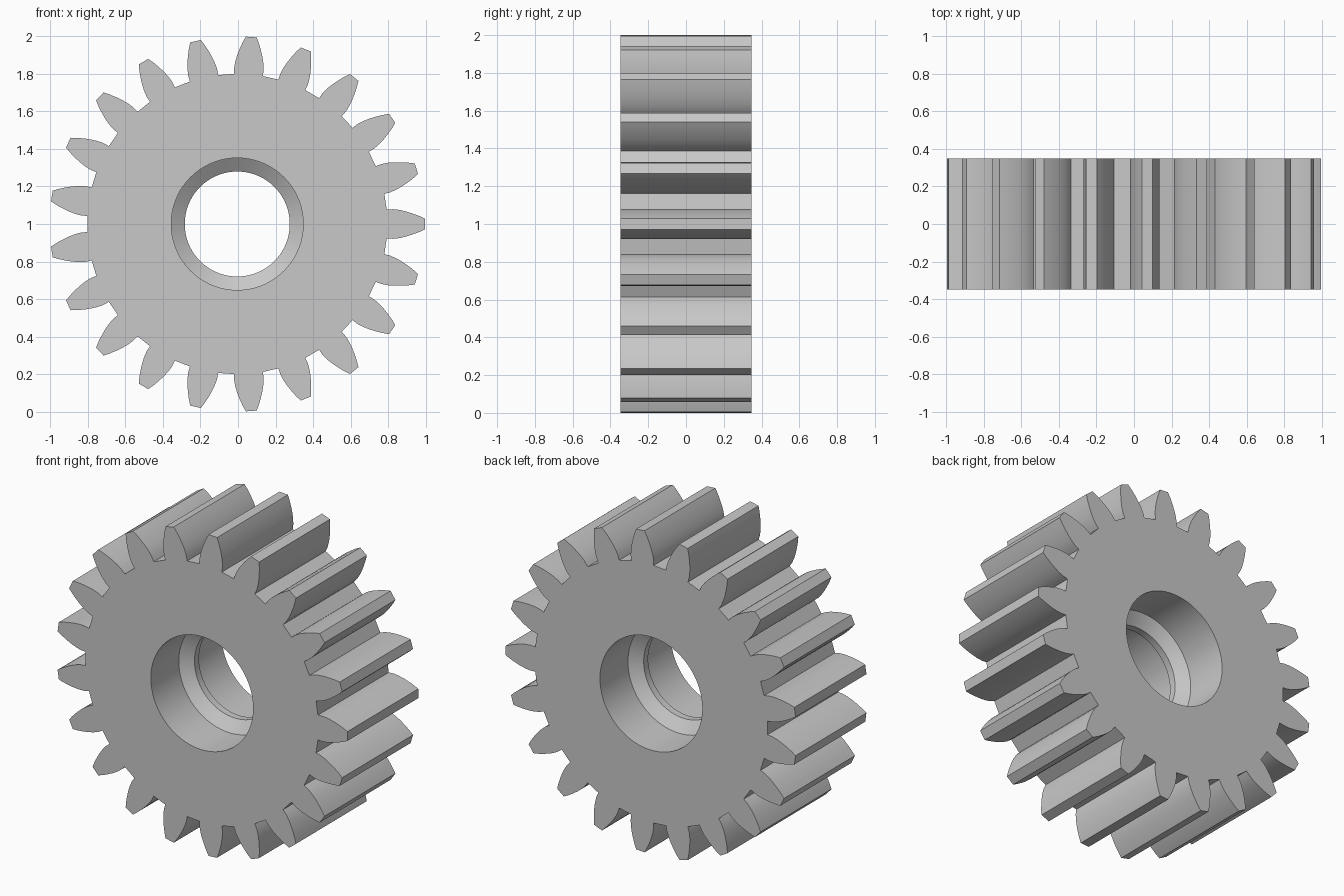
import bpy
import bmesh
from math import sin, cos, pi, radians

cube = bpy.data.objects.get("Cube")
if cube:
    bpy.data.objects.remove(cube, do_unlink=True)

TEETH = 21
HALF = 0.348          # half the face width
CX, CZ = -0.004, 1.0  # gear axis

# Tooth flank from root to tip: (radius, half width)
FLANK = [(0.797, 0.077), (0.83, 0.079), (0.865, 0.075), (0.90, 0.067),
         (0.935, 0.056), (0.97, 0.043), (1.0, 0.029)]

# Bore from front to back: (y, radius), with a narrow lip in the middle
LIP = [(HALF, 0.352), (0.073, 0.352), (0.022, 0.28)]
BORE = [(-y, r) for y, r in LIP] + [(y, r) for y, r in reversed(LIP)]
BORE_SIDES = 72

steel = bpy.data.materials.new("light_grey_steel")
steel.use_nodes = True
colour = (0.58, 0.58, 0.58, 1)
steel.diffuse_color = colour
steel.node_tree.nodes["Principled BSDF"].inputs["Base Color"].default_value = colour


def ring(bm, points, y):
    """Closed ring of vertices at depth y."""
    return [bm.verts.new((CX + u, y, CZ + v)) for u, v in points]


def bridge(bm, a, b):
    """Quads between two rings of equal length."""
    n = len(a)
    for i in range(n):
        j = (i + 1) % n
        bm.faces.new((a[i], a[j], b[j], b[i]))


def loop_edges(bm, verts):
    return [bm.edges.get((verts[i - 1], verts[i])) for i in range(len(verts))]


# Toothed outline: each tooth goes up one flank and down the other
tooth = [(r, -w) for r, w in FLANK] + [(r, w) for r, w in reversed(FLANK)]
outline = []
for k in range(TEETH):
    a = 2 * pi * k / TEETH
    outline += [(u * cos(a) - v * sin(a), u * sin(a) + v * cos(a)) for u, v in tooth]

bm = bmesh.new()
rim_front = ring(bm, outline, -HALF)
rim_back = ring(bm, outline, HALF)
bridge(bm, rim_front, rim_back)

# Stepped bore
circle = [(cos(2 * pi * i / BORE_SIDES), sin(2 * pi * i / BORE_SIDES))
          for i in range(BORE_SIDES)]
bore = [ring(bm, [(r * u, r * v) for u, v in circle], y) for y, r in BORE]
for a, b in zip(bore, bore[1:]):
    bridge(bm, a, b)

# Flat end faces between rim and bore
for rim, hole, side in ((rim_front, bore[0], -1), (rim_back, bore[-1], 1)):
    bmesh.ops.triangle_fill(bm, use_beauty=True, normal=(0, side, 0),
                            edges=loop_edges(bm, rim) + loop_edges(bm, hole))
bmesh.ops.recalc_face_normals(bm, faces=bm.faces[:])

mesh = bpy.data.meshes.new("spur_gear")
bm.to_mesh(mesh)
bm.free()
mesh.materials.append(steel)
gear = bpy.data.objects.new("spur_gear", mesh)
bpy.context.collection.objects.link(gear)

for o in bpy.context.selected_objects:
    o.select_set(False)
gear.select_set(True)
bpy.context.view_layer.objects.active = gear
bpy.ops.object.shade_smooth_by_angle(angle=radians(25))
